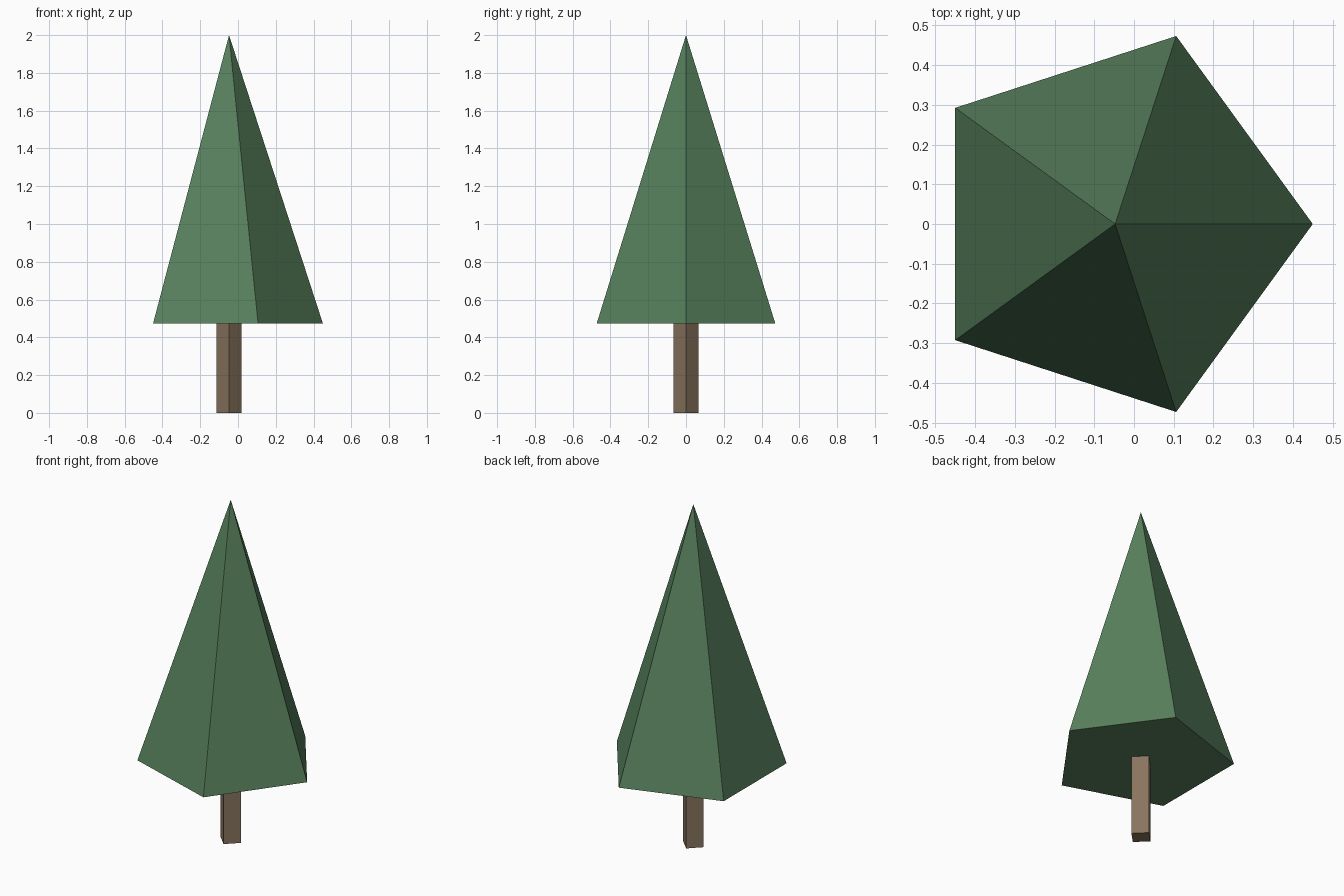
import bpy, bmesh, math

if "Cube" in bpy.data.objects:
    bpy.data.objects.remove(bpy.data.objects["Cube"])

CENTRE_X = -0.0475  # shared axis of trunk and foliage


def material(name, rgb):
    m = bpy.data.materials.new(name)
    m.diffuse_color = (*rgb, 1.0)
    m.use_nodes = True
    m.node_tree.nodes["Principled BSDF"].inputs["Base Color"].default_value = m.diffuse_color
    return m


def solid(name, sides, r_bottom, z0, z1, mat, r_top=None):
    """Flat-faced prism, or a pyramid when r_top is None; first corner points to +x."""
    bm = bmesh.new()

    def ring(r, z):
        return [bm.verts.new((CENTRE_X + r * math.cos(math.tau * i / sides),
                              r * math.sin(math.tau * i / sides), z))
                for i in range(sides)]

    low = ring(r_bottom, z0)
    bm.faces.new(low[::-1])
    if r_top is None:
        tip = bm.verts.new((CENTRE_X, 0, z1))
        for i in range(sides):
            bm.faces.new((low[i], low[(i + 1) % sides], tip))
    else:
        high = ring(r_top, z1)
        bm.faces.new(high)
        for i in range(sides):
            j = (i + 1) % sides
            bm.faces.new((low[i], low[j], high[j], high[i]))
    me = bpy.data.meshes.new(name)
    bm.to_mesh(me)
    bm.free()
    me.materials.append(mat)
    obj = bpy.data.objects.new(name, me)
    bpy.context.collection.objects.link(obj)
    return obj


green = material("leaf green", (0.095, 0.216, 0.107))
brown = material("bark brown", (0.250, 0.178, 0.112))

# Square trunk, corner forward
solid("trunk", 4, 0.066, 0.0, 0.475, brown, r_top=0.066)
# Five-sided foliage pyramid
solid("foliage", 5, 0.4975, 0.472, 2.0, green)
